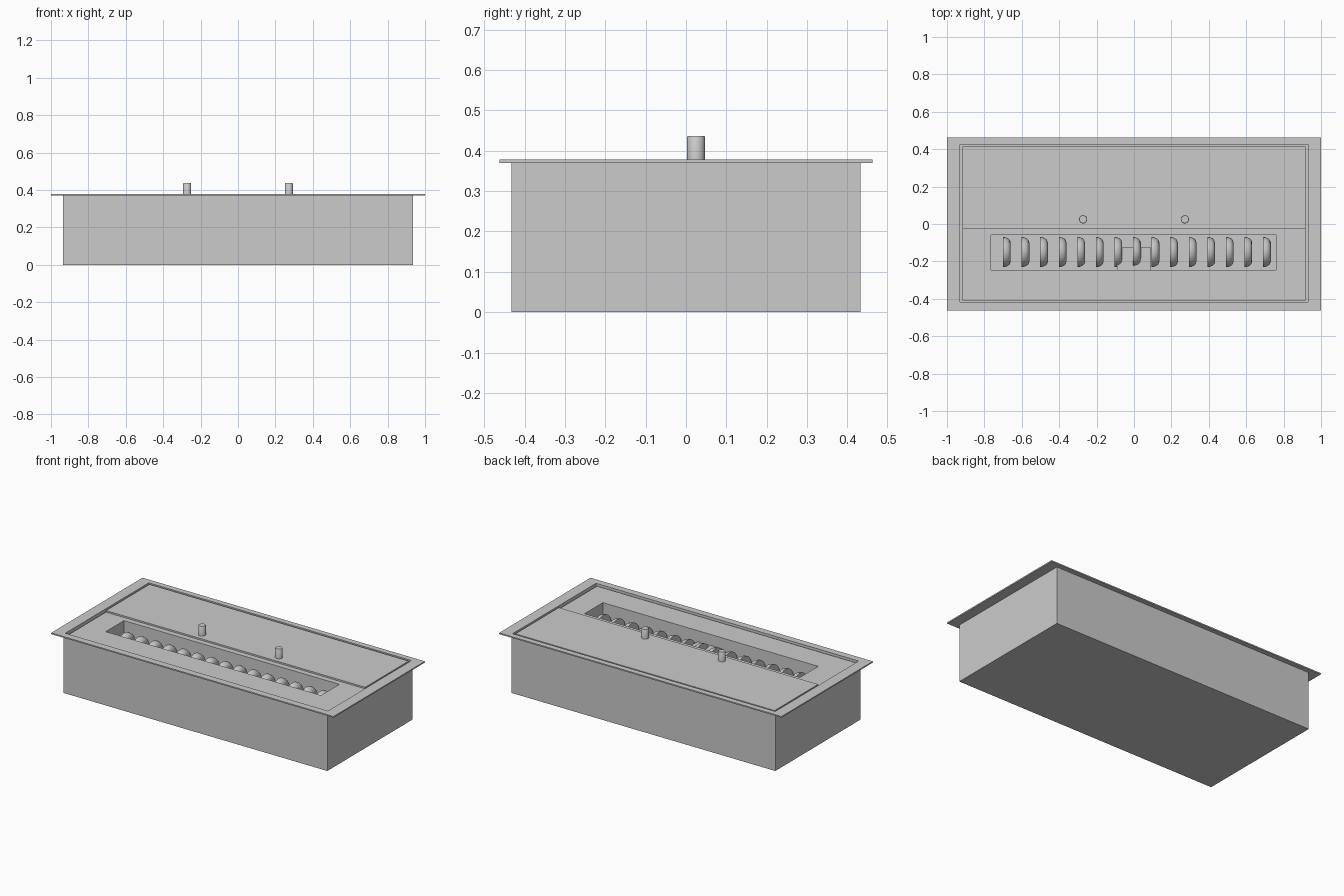
import bpy, bmesh, math

if "Cube" in bpy.data.objects:
    bpy.data.objects.remove(bpy.data.objects["Cube"])


def finish(bm, name, smooth=False):
    bmesh.ops.recalc_face_normals(bm, faces=bm.faces)
    me = bpy.data.meshes.new(name)
    bm.to_mesh(me)
    bm.free()
    ob = bpy.data.objects.new(name, me)
    bpy.context.collection.objects.link(ob)
    if smooth:
        bpy.ops.object.select_all(action='DESELECT')
        ob.select_set(True)
        bpy.context.view_layer.objects.active = ob
        bpy.ops.object.shade_smooth_by_angle(angle=math.radians(40))
    return ob


def rect(bm, r, z):
    x0, x1, y0, y1 = r
    return [bm.verts.new(p) for p in ((x0, y0, z), (x1, y0, z), (x1, y1, z), (x0, y1, z))]


def bridge(bm, a, b):
    n = len(a)
    for i in range(n):
        j = (i + 1) % n
        bm.faces.new((a[i], a[j], b[j], b[i]))


def box(name, r, z0, z1):
    bm = bmesh.new()
    a, b = rect(bm, r, z0), rect(bm, r, z1)
    bridge(bm, a, b)
    bm.faces.new(a)
    bm.faces.new(b)
    return finish(bm, name)


def frame(name, outer, inner, z0, z1):
    """Flat rectangular ring with a rectangular hole."""
    bm = bmesh.new()
    loops = [rect(bm, outer, z0), rect(bm, outer, z1), rect(bm, inner, z1), rect(bm, inner, z0)]
    for i in range(4):
        bridge(bm, loops[i], loops[(i + 1) % 4])
    return finish(bm, name)


def pan(name, outer, inner, z0, floor, z1):
    """Open-topped box with wall thickness."""
    bm = bmesh.new()
    loops = [rect(bm, outer, z0), rect(bm, outer, z1), rect(bm, inner, z1), rect(bm, inner, floor)]
    for i in range(3):
        bridge(bm, loops[i], loops[i + 1])
    bm.faces.new(loops[0])
    bm.faces.new(loops[3])
    return finish(bm, name)


def lathe(name, profile, place, segments=32):
    """Revolve (radius, height) points; place maps local points to the model."""
    bm = bmesh.new()
    rings = []
    for r, h in profile:
        rings.append([bm.verts.new(place(r * math.cos(t), r * math.sin(t), h))
                      for t in (2 * math.pi * i / segments for i in range(segments))])
    for a, b in zip(rings, rings[1:]):
        bridge(bm, a, b)
    bm.faces.new(rings[0])
    bm.faces.new(rings[-1])
    return finish(bm, name, True)


# Outer housing and its wide top flange
opening = (-0.93, 0.93, -0.418, 0.426)
pan("housing", (-0.935, 0.935, -0.432, 0.432), opening, 0, 0.01, 0.37)
frame("top_flange", (-1, 1, -0.462, 0.462), opening, 0.37, 0.378)

# Recessed deck with the burner slot, and the tray beneath it
slot = (-0.765, 0.76, -0.245, -0.06)
frame("deck", (-0.918, 0.918, -0.41, 0.415), slot, 0.352, 0.366)
pan("fuel_tray", (-0.77, 0.765, -0.25, -0.055), slot, 0.15, 0.16, 0.352)

# Sliding lid covering the rear half, with two knobs
box("sliding_lid", (-0.918, 0.918, -0.025, 0.415), 0.366, 0.376)
for side, x in (("left", -0.272), ("right", 0.272)):
    lathe("knob_" + side, [(0.022, 0.37), (0.022, 0.434), (0.020, 0.437)],
          lambda a, b, h, x=x: (x + a, 0.025 + b, h))

# Row of rounded burner discs inside the tray
dome = [(0.08, 0), (0.079, 0.012), (0.074, 0.026), (0.065, 0.036), (0.05, 0.041)]
for i in range(15):
    x = -0.70 + 0.0993 * i
    lathe("burner_disc_%02d" % (i + 1), dome,
          lambda a, b, h, x=x: (x + h, -0.15 + a, 0.26 + b))

# Filler block at the front of the tray
box("filler_block", (-0.09, 0.09, -0.245, -0.125), 0.16, 0.295)
